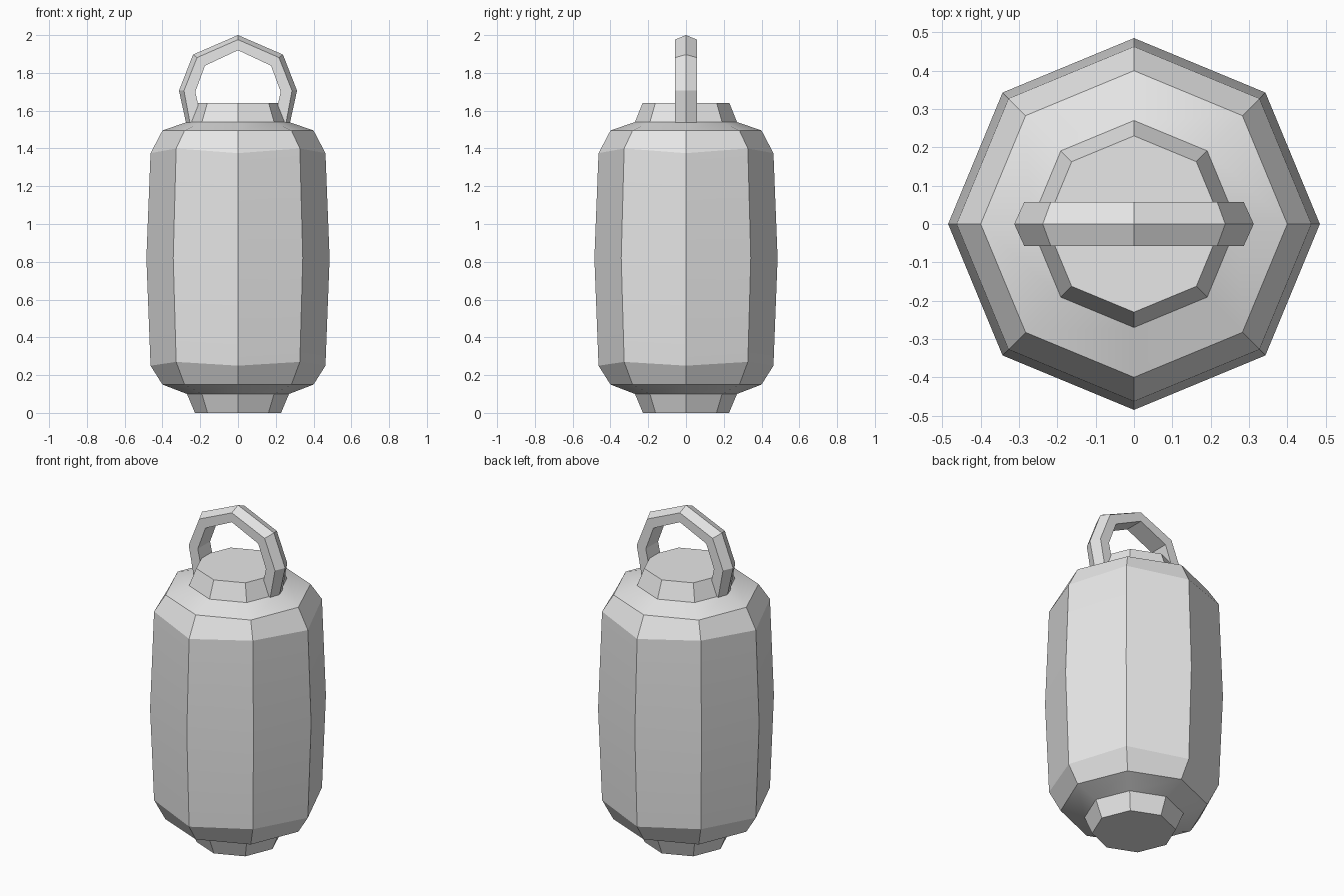
import bpy
import bmesh
import math

cube = bpy.data.objects.get("Cube")
if cube:
    bpy.data.objects.remove(cube, do_unlink=True)

grey = bpy.data.materials.new("plain grey")
grey.use_nodes = True
COLOUR = (0.8, 0.8, 0.8, 1)
grey.diffuse_color = COLOUR
grey.node_tree.nodes["Principled BSDF"].inputs["Base Color"].default_value = COLOUR


def loft(name, rings, smooth_angle):
    """Skin a row of matching point rings and cap both ends."""
    bm = bmesh.new()
    loops = [[bm.verts.new(p) for p in ring] for ring in rings]
    count = len(loops[0])
    for a, b in zip(loops, loops[1:]):
        for i in range(count):
            j = (i + 1) % count
            bm.faces.new((a[i], a[j], b[j], b[i]))
    bm.faces.new(loops[0])
    bm.faces.new(loops[-1])
    bmesh.ops.recalc_face_normals(bm, faces=bm.faces)
    mesh = bpy.data.meshes.new(name)
    bm.to_mesh(mesh)
    bm.free()
    mesh.materials.append(grey)
    obj = bpy.data.objects.new(name, mesh)
    bpy.context.collection.objects.link(obj)
    bpy.ops.object.select_all(action="DESELECT")
    obj.select_set(True)
    bpy.context.view_layer.objects.active = obj
    bpy.ops.object.shade_smooth_by_angle(angle=math.radians(smooth_angle))
    return obj


SIDES = 8


def octagon(radius, z, corner_lift=0):
    """Eight points with corners on the axes; diagonal corners may be lifted."""
    ring = []
    for i in range(SIDES):
        a = math.tau * i / SIDES
        ring.append((radius * math.cos(a), radius * math.sin(a), z + corner_lift * (i % 2)))
    return ring


# Lantern body with foot and neck: radius, height, lift of diagonal corners
profile = [
    (0.228, 0, 0), (0.27, 0.10, 0), (0.40, 0.15, 0), (0.463, 0.25, 0.02),
    (0.485, 0.82, 0), (0.463, 1.375, 0.025), (0.40, 1.495, 0),
    (0.27, 1.54, 0), (0.23, 1.64, 0),
]
loft("body", [octagon(*p) for p in profile], 20)

# Handle: ridge, side edge and inner edge (x, z) at each bend, foot to crown
half = [
    ((0.275, 1.535), (0.254, 1.535), (0.19, 1.535)),
    ((0.3125, 1.706), (0.286, 1.706), (0.226, 1.70)),
    ((0.238, 1.897), (0.217, 1.881), (0.175, 1.838)),
    ((0, 2.0), (0, 1.976), (0, 1.92)),
]
mirrored = [tuple((-x, z) for x, z in bend) for bend in reversed(half[:-1])]
W = 0.058
sections = []
for ridge, side, inner in half + mirrored:
    sections.append([
        (ridge[0], 0, ridge[1]),
        (side[0], W, side[1]), (inner[0], W, inner[1]),
        (inner[0], -W, inner[1]), (side[0], -W, side[1]),
    ])
loft("handle", sections, 15)
